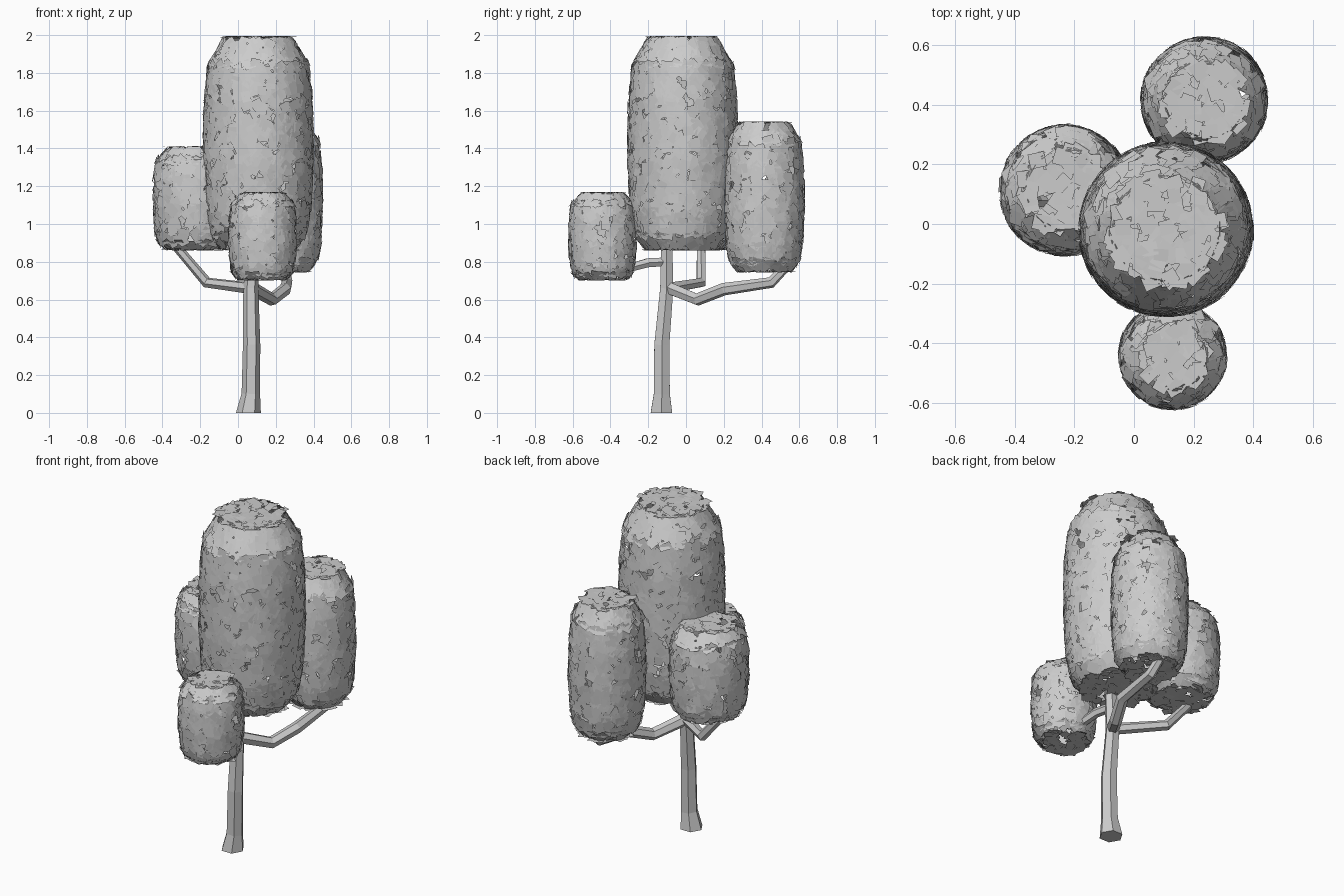
import bpy, bmesh, math, random
from mathutils import Vector, Matrix

if "Cube" in bpy.data.objects:
    bpy.data.objects.remove(bpy.data.objects["Cube"])

random.seed(7)


def finish(bm, name):
    me = bpy.data.meshes.new(name)
    bm.to_mesh(me)
    bm.free()
    ob = bpy.data.objects.new(name, me)
    bpy.context.collection.objects.link(ob)
    return ob


def tube(name, pts, sides=6):
    """Flat-faced tube through (x, y, z, radius) points, mitred at the bends."""
    bm = bmesh.new()
    cs = [Vector(p[:3]) for p in pts]
    rings, prev = [], None
    for i, c in enumerate(cs):
        a = (c - cs[i - 1]).normalized() if i else (cs[1] - c).normalized()
        b = (cs[i + 1] - c).normalized() if i < len(cs) - 1 else a
        t = (a + b).normalized()
        if i == 0 and abs(t.z) > 0.9:
            t = Vector((0, 0, 1))          # level trunk foot
        if prev is None:
            prev = Vector((1, 0, 0)) if abs(t.x) < 0.8 else Vector((0, 0, 1))
        u = (prev - t * prev.dot(t)).normalized()
        v = t.cross(u)
        prev = u
        ring = []
        for k in range(sides):
            ang = 2 * math.pi * k / sides
            ring.append(bm.verts.new(c + (u * math.cos(ang) + v * math.sin(ang)) * pts[i][3]))
        rings.append(ring)
    for r0, r1 in zip(rings, rings[1:]):
        for k in range(sides):
            n = (k + 1) % sides
            bm.faces.new((r0[k], r0[n], r1[n], r1[k]))
    bm.faces.new(rings[0][::-1])
    bm.faces.new(rings[-1])
    return finish(bm, name)


# Rounded-cylinder outline of a leaf clump: (radius fraction, height fraction)
PROFILE = [(0, 0), (0.68, 0), (0.87, 0.07), (0.95, 0.18), (1, 0.42),
           (0.985, 0.7), (0.915, 0.87), (0.62, 1), (0, 1)]


def clump(name, x, y, radius, z0, z1, leaf=0.054, coverage=3.9):
    """Shell of small overlapping square leaves layered on a revolved outline."""
    bm = bmesh.new()
    prof = [(r * radius, z0 + h * (z1 - z0)) for r, h in PROFILE]
    for (ra, za), (rb, zb) in zip(prof, prof[1:]):
        area = math.pi * (ra + rb) * math.hypot(rb - ra, zb - za)
        slope = Vector((rb - ra, 0, zb - za)).normalized()
        for _ in range(int(area * coverage / leaf ** 2)):
            # area-weighted position along the band
            r = math.sqrt(ra * ra + random.random() * (rb * rb - ra * ra))
            z = za + (r - ra) / (rb - ra) * (zb - za)
            turn = Matrix.Rotation(random.uniform(0, 2 * math.pi), 3, 'Z')
            up = turn @ slope
            side = turn @ Vector((0, 1, 0))
            n = side.cross(up)
            c = turn @ Vector((r, 0, 0)) + Vector((x, y, z)) - n * random.uniform(0, 0.012)
            # spin the leaf and tip it very slightly out of the surface
            spin = Matrix.Rotation(random.uniform(0, math.pi), 3, n)
            tip = Matrix.Rotation(random.gauss(0, 0.04), 3, side)
            a = spin @ tip @ side * leaf * random.uniform(0.42, 0.56)
            b = spin @ tip @ up * leaf * random.uniform(0.42, 0.56)
            ps = [c + a * i + b * j for i, j in ((-1, -1), (1, -1), (1, 1), (-1, 1))]
            # slide leaves along the slope so top and bottom stay level
            over = max(0, max(p.z for p in ps) - z1) + min(0, min(p.z for p in ps) - z0)
            slide = up * (over / up.z) if abs(up.z) > 0.2 else Vector((0, 0, over))
            bm.faces.new([bm.verts.new(p - slide) for p in ps])
    return finish(bm, name)


# Trunk, rising into the main clump
tube("trunk", [(0.055, -0.13, 0, 0.066), (0.068, -0.128, 0.1, 0.049),
               (0.072, -0.128, 0.36, 0.046), (0.068, -0.102, 0.66, 0.04),
               (0.085, -0.102, 0.95, 0.033)])

# Branches, one to each side clump
tube("left_branch", [(0.066, -0.1, 0.66, 0.032), (-0.165, 0.08, 0.69, 0.029),
                     (-0.33, 0.08, 0.885, 0.025), (-0.34, 0.08, 0.93, 0.02)])
tube("back_branch", [(0.066, -0.1, 0.665, 0.036), (0.18, 0.06, 0.6, 0.034),
                     (0.25, 0.2, 0.655, 0.034), (0.26, 0.45, 0.69, 0.03),
                     (0.24, 0.585, 0.83, 0.022)])
tube("front_branch", [(0.07, -0.1, 0.80, 0.027), (0.1, -0.2, 0.795, 0.027),
                      (0.125, -0.33, 0.76, 0.025), (0.13, -0.42, 0.8, 0.02)])

# Leaf clumps
clump("main_foliage", 0.107, -0.018, 0.295, 0.86, 1.995)
clump("front_foliage", 0.13, -0.442, 0.183, 0.70, 1.17, leaf=0.046)
clump("left_foliage", -0.232, 0.113, 0.222, 0.86, 1.412)
clump("back_foliage", 0.236, 0.415, 0.215, 0.743, 1.543)
